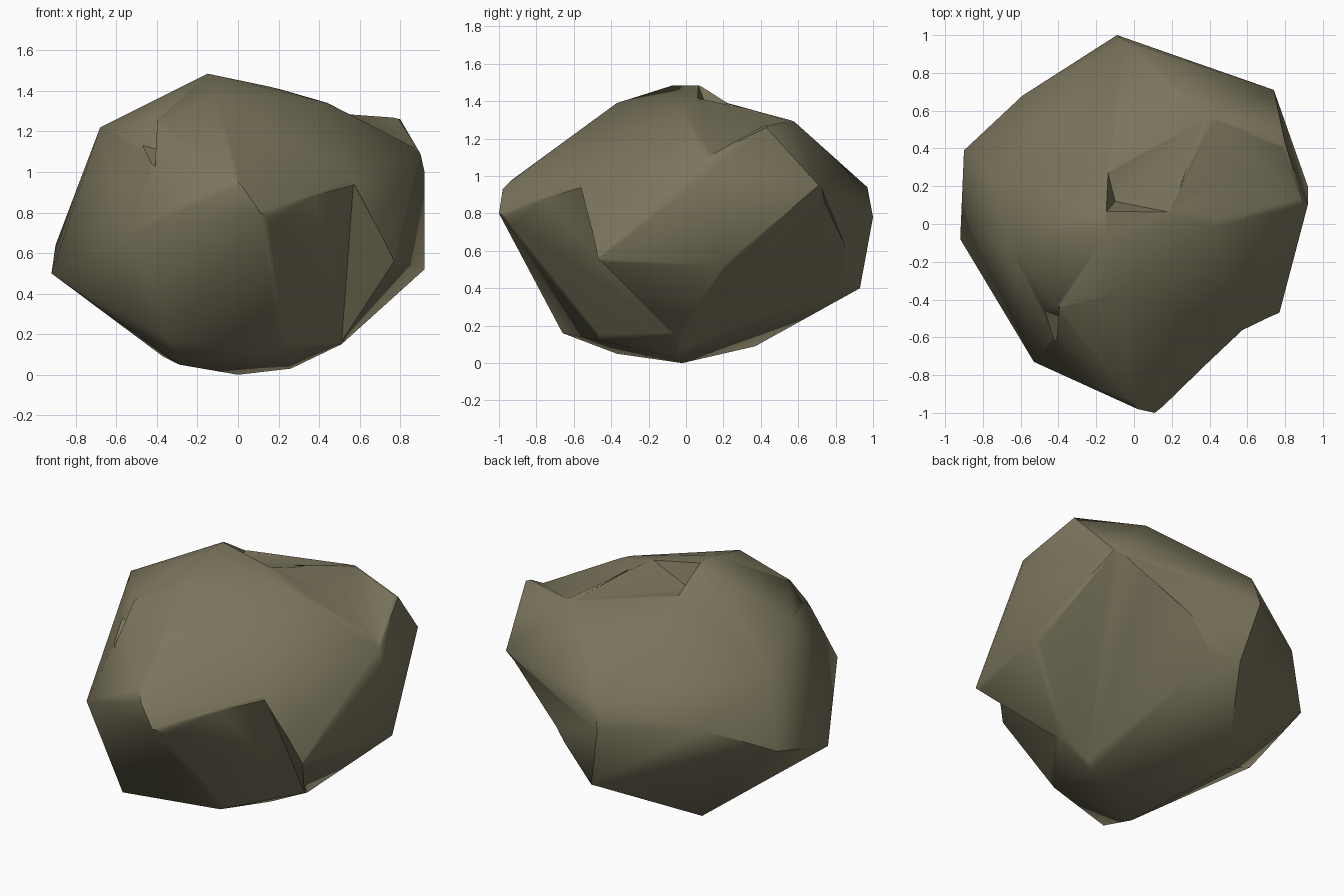
import bpy, bmesh

if "Cube" in bpy.data.objects:
    bpy.data.objects.remove(bpy.data.objects["Cube"])

# Single olive-brown stone colour
stone = bpy.data.materials.new("olive_stone")
stone.diffuse_color = (0.195, 0.178, 0.107, 1)
stone.use_nodes = True
stone.node_tree.nodes["Principled BSDF"].inputs["Base Color"].default_value = stone.diffuse_color


def hull(name, points):
    """Wrap a convex shell around a few corner points."""
    bm = bmesh.new()
    for p in points:
        bm.verts.new(p)
    res = bmesh.ops.convex_hull(bm, input=bm.verts[:])
    loose = {e for e in res["geom_interior"] + res["geom_unused"]
             if isinstance(e, bmesh.types.BMVert)}
    bmesh.ops.delete(bm, geom=list(loose), context='VERTS')
    bmesh.ops.recalc_face_normals(bm, faces=bm.faces[:])
    me = bpy.data.meshes.new(name)
    bm.to_mesh(me)
    bm.free()
    me.materials.append(stone)
    ob = bpy.data.objects.new(name, me)
    bpy.context.collection.objects.link(ob)
    return ob


# Corners of the boulder, from bottom to top
base = [(0, -.02, 0), (.2, -.46, .12), (-.29, -.37, .05), (.26, -.06, .03),
        (-.37, .37, .09), (.51, -.05, .15), (-.33, -.66, .16)]
middle = [(-.92, -.08, .5), (-.9, .39, .64), (.0, .93, .4), (-.09, 1, .78),
          (.92, .2, .52), (.77, -.47, .56), (-.53, -.73, .7), (.11, -1, .8),
          (.02, -.98, .93), (.52, .76, .85), (.74, .71, .95), (-.59, .68, .8),
          (.57, -.56, .96), (.92, .1, 1.0)]
crown = [(-.05, .97, .94), (-.03, -.93, .98), (-.42, -.6, 1.06),
         (-.75, .25, 1.03), (.9, .1, 1.09), (-.4, -.45, 1.25), (-.68, -.08, 1.22),
         (.8, .43, 1.26), (.4, .58, 1.29), (-.11, -.37, 1.39), (.16, .05, 1.42),
         (.4, -.02, 1.35), (-.15, -.07, 1.485), (-.15, .07, 1.485)]
rock = hull("boulder", base + middle + crown)

# Wedges that chip the boulder: side gully, front undercut, top dents, shoulder nick
chips = {
    "gully_cutter": [(.31, -.05, .05), (.53, .74, .86), (.75, .72, .96),
                     (.97, .2, .51), (.54, -.05, .14), (.04, .96, .4),
                     (1.1, .9, .2), (.6, .2, 0)],
    "undercut_cutter": [(.13, -1.0, .79), (.57, -.55, .95), (.78, -.47, .55),
                        (.51, -.07, .15), (.23, -.47, .14), (.7, -.95, .5)],
    "dent_cutter": [(-.16, .36, 1.37), (-.15, .06, 1.5), (.2, .06, 1.42),
                    (.38, .56, 1.3), (-.1, .12, 1.34), (0, .3, 1.7)],
    "saddle_cutter": [(.18, .08, 1.42), (.41, .01, 1.36), (.9, .13, 1.11),
                      (.8, .41, 1.27), (.42, .56, 1.3), (.55, .27, 1.22),
                      (.7, .25, 1.6)],
    "nick_cutter": [(-.4, -.42, 1.3), (-.41, -.64, 1.02), (-.36, -.5, 1.1),
                    (-.6, -.62, 1.2), (-.5, -.45, 1.14)],
}
for name, pts in chips.items():
    cutter = hull(name, pts)
    cutter.hide_render = True
    mod = rock.modifiers.new(name, 'BOOLEAN')
    mod.operation = 'DIFFERENCE'
    mod.solver = 'EXACT'
    mod.object = cutter
    bpy.context.view_layer.objects.active = rock
    bpy.ops.object.modifier_apply(modifier=name)
    bpy.data.objects.remove(cutter)

# Soft facets with the strongest breaks kept crisp
bpy.ops.object.select_all(action='DESELECT')
rock.select_set(True)
bpy.context.view_layer.objects.active = rock
bpy.ops.object.shade_smooth_by_angle(angle=0.75)
